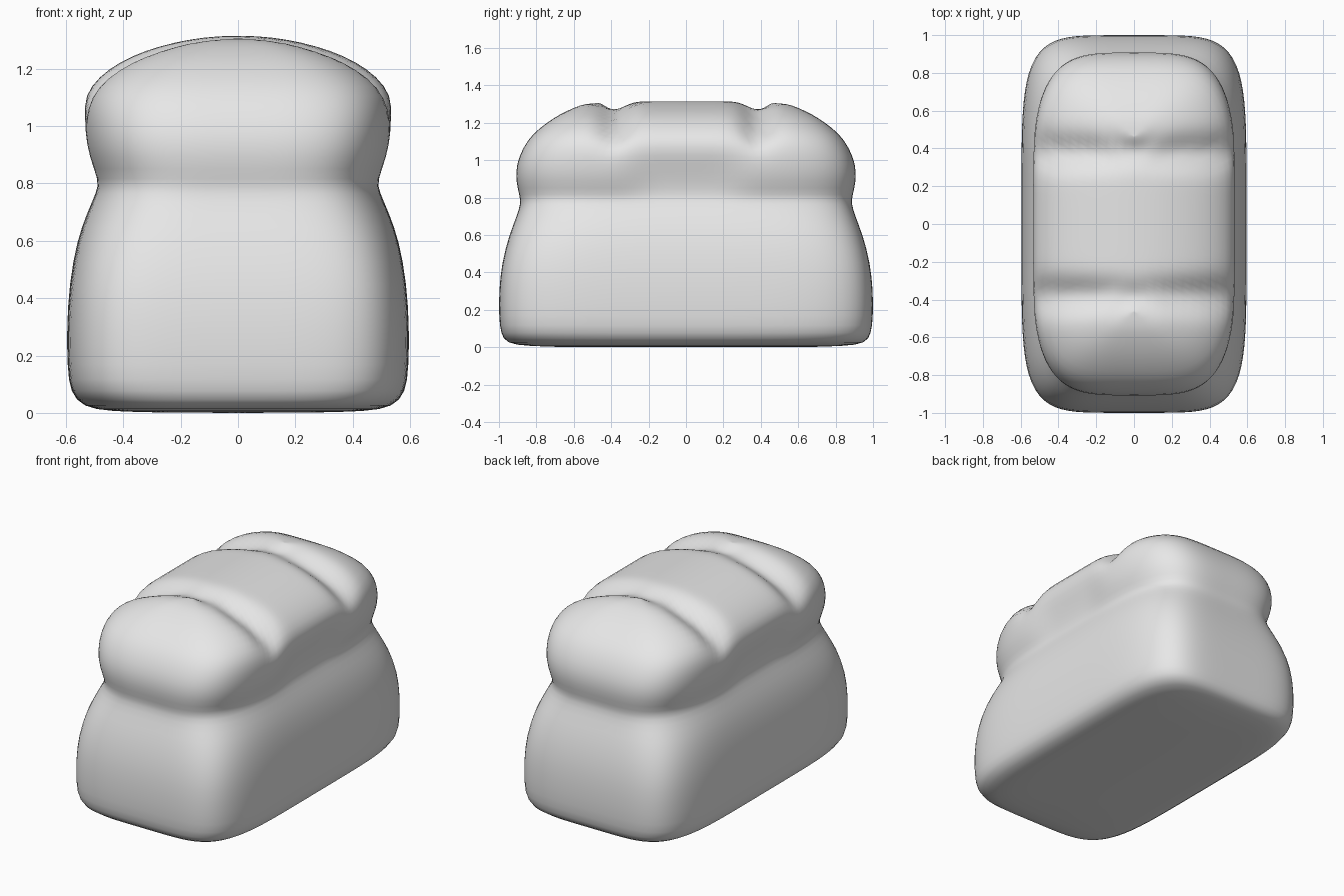
import bpy, bmesh, math

cube = bpy.data.objects.get("Cube")
if cube:
    bpy.data.objects.remove(cube, do_unlink=True)

SEGMENTS = 80

# Loaf contour: height, half width, half length, corner squareness
RINGS = [
    (0.0, 0.25, 0.6, 4), (0.005, 0.45, 0.85, 4.5), (0.02, 0.54, 0.96, 5),
    (0.07, 0.585, 0.99, 5.5), (0.16, 0.595, 1, 5.5), (0.3, 0.597, 1, 5.5),
    (0.45, 0.588, 0.985, 5.5), (0.6, 0.562, 0.945, 5), (0.7, 0.525, 0.905, 4.5),
    (0.77, 0.494, 0.883, 4.2), (0.81, 0.49, 0.89, 4), (0.89, 0.525, 0.91, 4),
    (0.98, 0.54, 0.907, 4), (1.07, 0.542, 0.87, 4), (1.14, 0.515, 0.82, 4),
    (1.2, 0.45, 0.745, 4), (1.245, 0.37, 0.675, 4), (1.28, 0.27, 0.6, 4),
    (1.302, 0.17, 0.54, 4), (1.315, 0.07, 0.46, 4),
]


def smooth(a, b, t):
    t = min(1, max(0, (t - a) / (b - a)))
    return t * t * (3 - 2 * t)


def shape(x, y, z):
    """Press the two cross grooves into the crust and tuck in the middle."""
    groove = math.exp(-((abs(y) - 0.38) / 0.065) ** 2) * smooth(0.98, 1.2, z)
    depth = 0.045 + 0.04 * smooth(0, 0.35, abs(x))
    middle = 1 - smooth(0.15, 0.4, abs(y))
    tuck = middle * smooth(0.76, 0.9, z) * (1 - smooth(0.92, 1.08, z))
    x *= 1 - 0.05 * groove - 0.06 * tuck
    return x, y, z - depth * groove


def ring_points(z, hx, hy, n):
    for i in range(SEGMENTS):
        a = (i + 0.5) * math.tau / SEGMENTS
        c, s = math.cos(a), math.sin(a)
        k = (abs(c) ** n + abs(s) ** n) ** (-1 / n)
        yield shape(hx * c * k, hy * s * k, z)


# Crust surface
bm = bmesh.new()
loops = [[bm.verts.new(p) for p in ring_points(*r)] for r in RINGS]
for low, high in zip(loops, loops[1:]):
    for i in range(SEGMENTS):
        j = (i + 1) % SEGMENTS
        bm.faces.new((low[i], low[j], high[j], high[i]))

# Underside and crown closed with strips across the width
for loop in (loops[0], loops[-1]):
    quarter, half = SEGMENTS // 4, SEGMENTS // 2
    for i in range(-quarter, quarter - 1):
        bm.faces.new((loop[i], loop[i + 1], loop[half - 2 - i], loop[half - 1 - i]))
bmesh.ops.recalc_face_normals(bm, faces=bm.faces[:])

mesh = bpy.data.meshes.new("bread_loaf")
bm.to_mesh(mesh)
bm.free()
loaf = bpy.data.objects.new("bread_loaf", mesh)
bpy.context.collection.objects.link(loaf)

# Plain grey crust
grey = bpy.data.materials.new("light_grey")
grey.use_nodes = True
color = (0.8, 0.8, 0.8, 1)
grey.diffuse_color = color
grey.node_tree.nodes["Principled BSDF"].inputs["Base Color"].default_value = color
mesh.materials.append(grey)

# Soft, rounded finish
loaf.modifiers.new("soften", "SUBSURF").levels = 1
loaf.modifiers["soften"].render_levels = 1
for face in mesh.polygons:
    face.use_smooth = True
